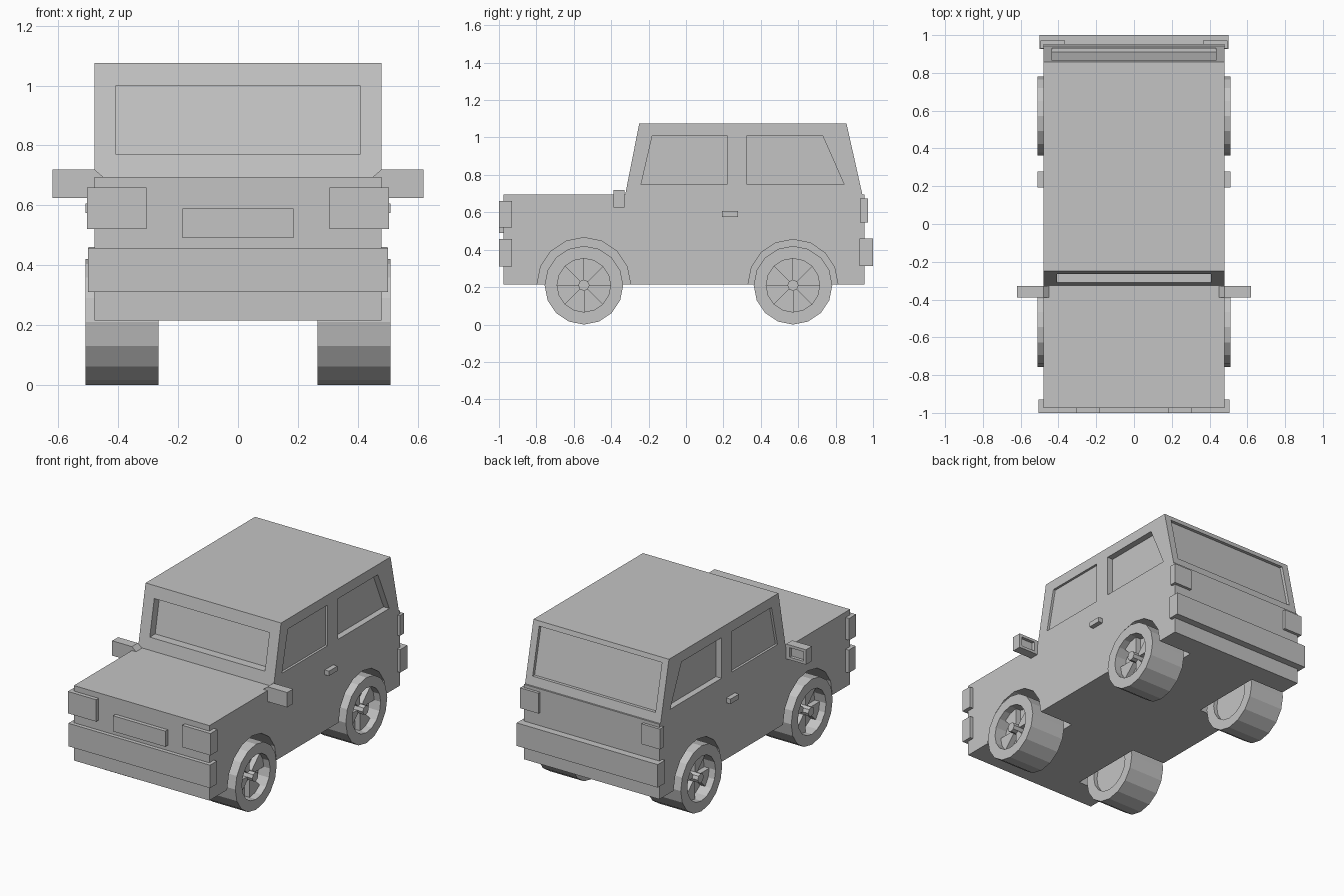
import bpy, bmesh, math
from mathutils import Vector

if "Cube" in bpy.data.objects:
    bpy.data.objects.remove(bpy.data.objects["Cube"])

grey = bpy.data.materials.new("grey")
grey.diffuse_color = (0.55, 0.55, 0.55, 1)
grey.use_nodes = True
grey.node_tree.nodes["Principled BSDF"].inputs["Base Color"].default_value = grey.diffuse_color


def finish(name, bm):
    bmesh.ops.remove_doubles(bm, verts=bm.verts, dist=1e-5)
    bmesh.ops.recalc_face_normals(bm, faces=bm.faces)
    me = bpy.data.meshes.new(name)
    bm.to_mesh(me)
    bm.free()
    me.materials.append(grey)
    ob = bpy.data.objects.new(name, me)
    bpy.context.collection.objects.link(ob)
    return ob


def prism(name, pts, a, b, axis="x"):
    """Extrude a profile from a to b: (y, z) along x, or (x, z) along y."""
    def place(p, t):
        return (t, p[0], p[1]) if axis == "x" else (p[0], t, p[1])
    bm = bmesh.new()
    lo = [bm.verts.new(place(p, a)) for p in pts]
    hi = [bm.verts.new(place(p, b)) for p in pts]
    n = len(pts)
    bm.faces.new(lo)
    bm.faces.new(hi)
    for i in range(n):
        j = (i + 1) % n
        bm.faces.new((lo[i], lo[j], hi[j], hi[i]))
    return finish(name, bm)


def box(name, x0, x1, y0, y1, z0, z1):
    return prism(name, [(y0, z0), (y1, z0), (y1, z1), (y0, z1)], x0, x1)


def circle(cy, cz, r, n):
    return [(cy + r * math.sin(2 * math.pi * i / n),
             cz - r * math.cos(2 * math.pi * i / n)) for i in range(n)]


def cut(target, cutter):
    cutter.hide_render = True
    mod = target.modifiers.new("cut", "BOOLEAN")
    mod.operation = "DIFFERENCE"
    mod.solver = "EXACT"
    mod.object = cutter
    bpy.context.view_layer.objects.active = target
    bpy.ops.object.modifier_apply(modifier="cut")
    bpy.data.objects.remove(cutter)


def lathe(name, profile, s, cy, cz, n=16):
    """Spin (radius, x) points round the axle."""
    bm = bmesh.new()
    rings = []
    for r, x in profile:
        rings.append([bm.verts.new((s * x, y, z)) for y, z in circle(cy, cz, r, n)]
                     if r else [bm.verts.new((s * x, cy, cz))] * n)
    for p, q in zip(rings, rings[1:]):
        for i in range(n):
            j = (i + 1) % n
            vs = list(dict.fromkeys((p[i], p[j], q[j], q[i])))
            bm.faces.new(vs)
    return finish(name, bm)


# Body shell: bonnet, cabin and tail in one side profile
body = prism("body", [(-.975, .215), (-.975, .695), (-.325, .695), (-.25, 1.075),
                      (.858, 1.075), (.943, .695), (.954, .695), (.954, .215)], -.48, .48)

# Windscreen and rear window recesses follow the sloping faces
def front_y(z):
    return -.325 + (z - .695) * .197


def rear_y(z):
    return .943 - (z - .695) * .224


cut(body, prism("cutter", [(front_y(.77) - .1, .77), (front_y(1.0) - .1, 1.0),
                           (front_y(1.0) + .055, 1.0), (front_y(.77) + .055, .77)], -.408, .408))
cut(body, prism("cutter", [(rear_y(.75) + .1, .75), (rear_y(1.045) + .1, 1.045),
                           (rear_y(1.045) - .02, 1.045), (rear_y(.75) - .02, .75)], -.435, .435))

axles = {"front": (-.546, .25), "rear": (.572, .24)}
for s, side in ((1, "right"), (-1, "left")):
    # Side window recesses
    cut(body, prism("cutter", [(-.24, .75), (-.18, 1.01), (.22, 1.01), (.22, .75)],
                    s * .465, s * .6))
    cut(body, prism("cutter", [(.325, .75), (.325, 1.01), (.73, 1.01), (.845, .75)],
                    s * .44, s * .6))

    for end, (cy, well) in axles.items():
        # Wheel well
        cut(body, prism("cutter", circle(cy, .215, well, 16), s * .24, s * .6))
        # Wheel with dished rim on both faces
        tag = f"{end}_{side}"
        lathe(f"wheel_{tag}", [(0, .29), (.145, .29), (.145, .265), (.21, .265), (.21, .51),
                               (.143, .51), (.143, .43), (0, .43)], s, cy, .21)
        # Four wedge spokes and hub
        rim = circle(cy, .21, .143, 16)
        for k in range(0, 16, 4):
            prism(f"spoke_{tag}_{k // 4 + 1}",
                  [(cy, .21), rim[k], rim[k + 1], rim[k + 2]], s * .428, s * .465)
        prism(f"hub_{tag}", circle(cy, .21, .03, 8), s * .428, s * .505)

    # Wing mirror with recessed glass
    mirror = prism(f"mirror_{side}",
                   [(s * x, z) for x, z in ((.445, .69), (.48, .72), (.62, .72),
                                            (.62, .625), (.48, .625), (.445, .66))],
                   -.388, -.328, "y")
    cut(mirror, box("cutter", s * .505, s * .603, -.348, -.3, .642, .703))

    # Door handle, headlight, tail light
    box(f"door_handle_{side}", s * .47, s * .51, .192, .278, .575, .606)
    box(f"headlight_{side}", s * .305, s * .505, -1.0, -.93, .52, .66)
    box(f"tail_light_{side}", s * .365, s * .495, .93, .972, .545, .675)

# Grille plate and bumpers
box("grille", -.185, .185, -1.0, -.96, .49, .59)
box("front_bumper", -.502, .502, -1.0, -.93, .31, .457)
box("rear_bumper", -.5, .5, .927, 1.0, .313, .46)
